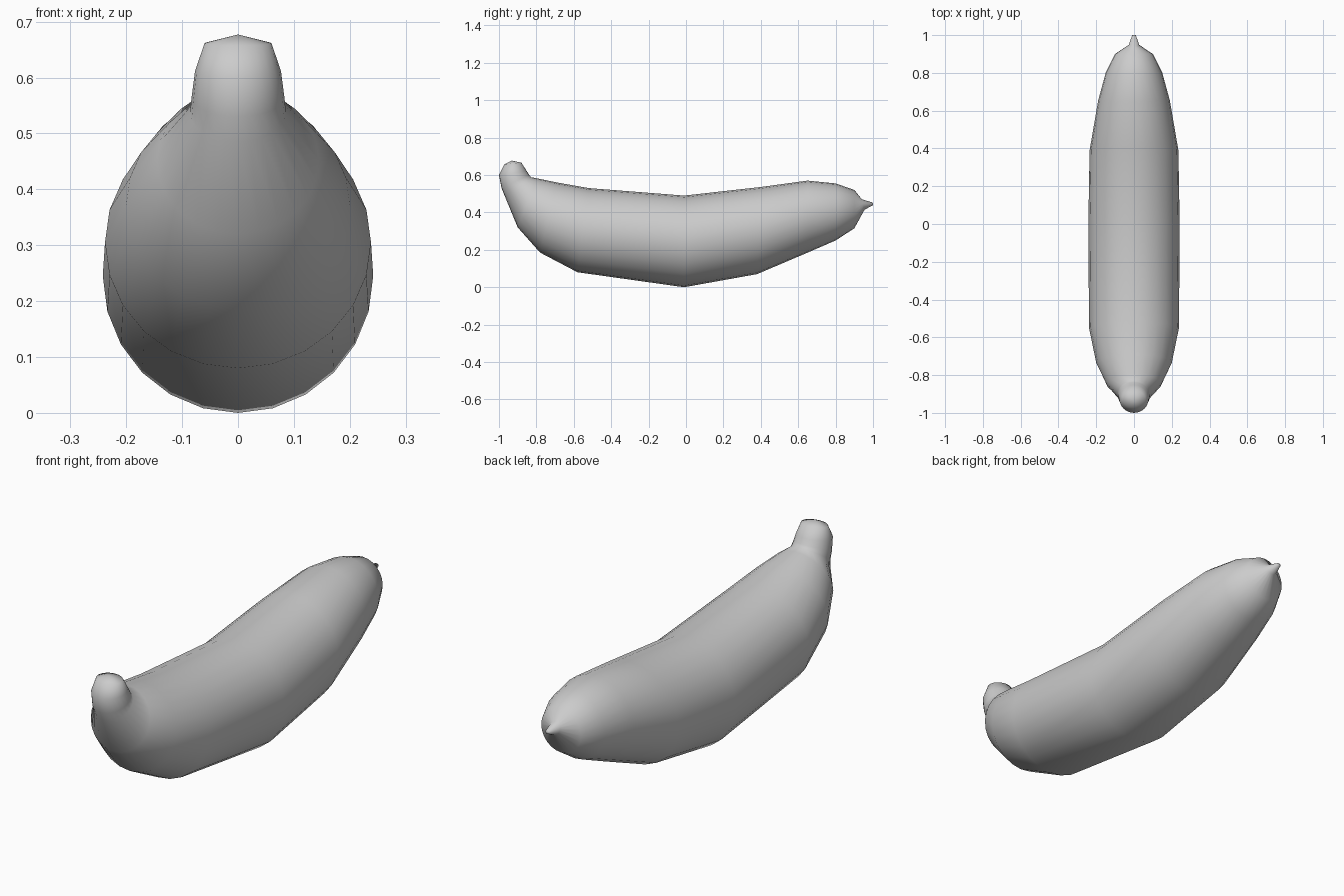
import bpy, bmesh, math
from mathutils import Vector

if "Cube" in bpy.data.objects:
    bpy.data.objects.remove(bpy.data.objects["Cube"])

SIDES = 24

# Cross-sections from blossom tip to stem: top (y, z), bottom (y, z), half width
sections = [
    ((0.998, 0.453), (1.000, 0.438), 0.010),
    ((0.940, 0.470), (0.955, 0.415), 0.028),
    ((0.900, 0.520), (0.900, 0.315), 0.100),
    ((0.800, 0.555), (0.800, 0.250), 0.150),
    ((0.650, 0.570), (0.655, 0.187), 0.190),
    ((0.400, 0.536), (0.380, 0.070), 0.235),
    ((-0.010, 0.490), (-0.010, 0.000), 0.242),
    ((-0.520, 0.530), (-0.580, 0.080), 0.238),
    ((-0.690, 0.560), (-0.780, 0.185), 0.200),
    ((-0.795, 0.582), (-0.900, 0.320), 0.145),
    ((-0.828, 0.588), (-0.968, 0.485), 0.086),
    ((-0.838, 0.600), (-0.986, 0.530), 0.083),
    ((-0.852, 0.622), (-1.000, 0.600), 0.077),
    ((-0.880, 0.666), (-0.972, 0.657), 0.060),
]

bm = bmesh.new()

# Body and stem: loft elliptical rings
rings = []
for top, bottom, width in sections:
    t, b = Vector((0, *top)), Vector((0, *bottom))
    centre, half = (t + b) / 2, (t - b) / 2
    ring = []
    for i in range(SIDES):
        a = 2 * math.pi * i / SIDES
        ring.append(bm.verts.new(centre + half * math.cos(a) + Vector((width * math.sin(a), 0, 0))))
    rings.append(ring)
for r0, r1 in zip(rings, rings[1:]):
    for i in range(SIDES):
        j = (i + 1) % SIDES
        bm.faces.new((r0[i], r0[j], r1[j], r1[i]))

# Rounded stem cap and blossom tip
for ring, pole in ((rings[0], (0, 1.0, 0.445)), (rings[-1], (0, -0.932, 0.677))):
    p = bm.verts.new(pole)
    for i in range(SIDES):
        bm.faces.new((ring[i], ring[(i + 1) % SIDES], p))

bmesh.ops.recalc_face_normals(bm, faces=bm.faces[:])
mesh = bpy.data.meshes.new("banana")
bm.to_mesh(mesh)
bm.free()
for poly in mesh.polygons:
    poly.use_smooth = True
banana = bpy.data.objects.new("banana", mesh)
bpy.context.collection.objects.link(banana)
